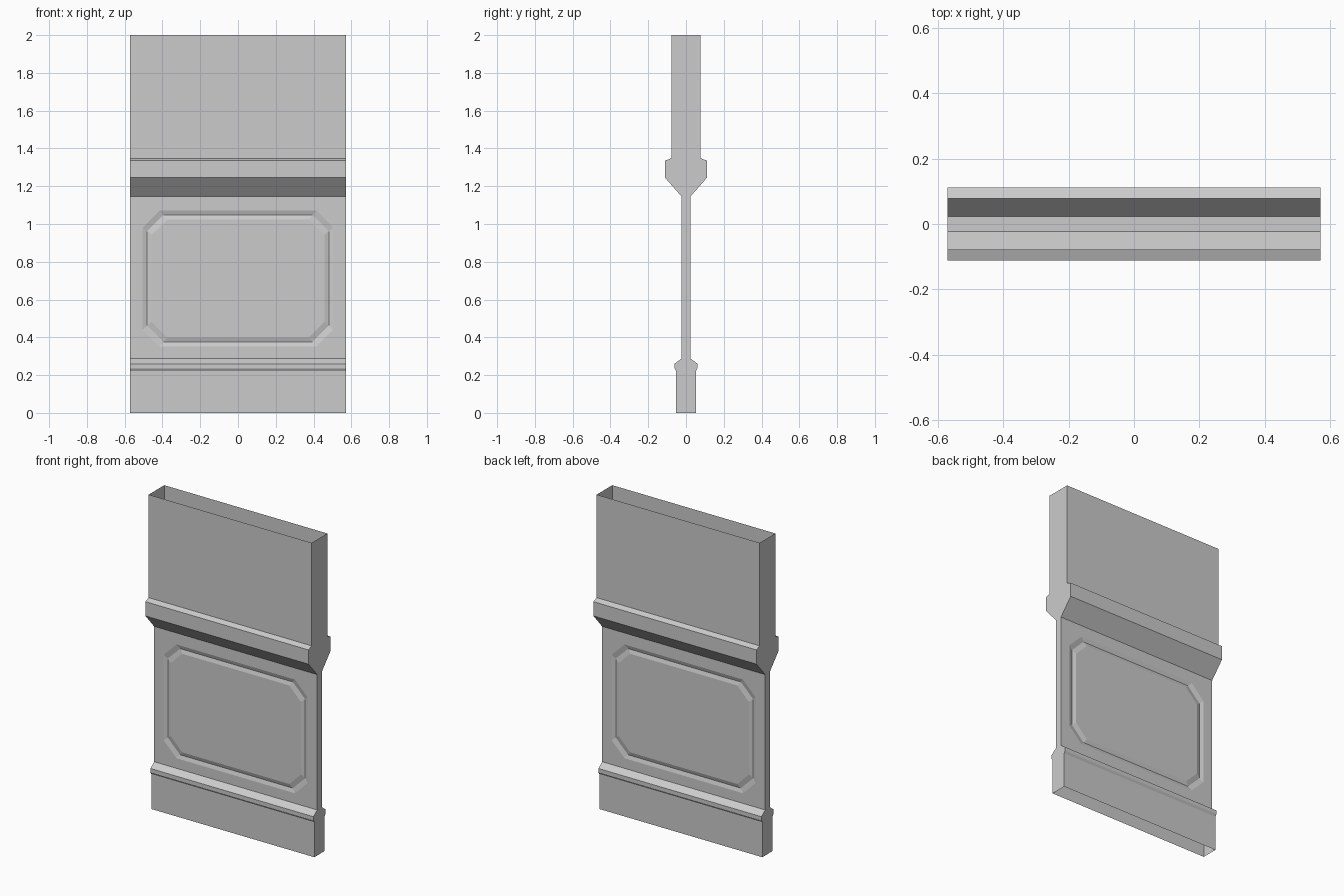
import bpy, bmesh

if "Cube" in bpy.data.objects:
    bpy.data.objects.remove(bpy.data.objects["Cube"])

HALF_X = 0.571
# Half-thickness profile from top to bottom: (y, z)
PROFILE = [(0.078, 2.0), (0.078, 1.348), (0.111, 1.335), (0.111, 1.245),
           (0.023, 1.145), (0.023, 0.288), (0.061, 0.26), (0.061, 0.236),
           (0.052, 0.222), (0.052, 0.0)]
PANEL = 4           # profile segment that carries the grooved panel
DEPTH = 0.008       # groove depth


def finish(bm, name):
    mesh = bpy.data.meshes.new(name)
    bm.to_mesh(mesh)
    bm.free()
    obj = bpy.data.objects.new(name, mesh)
    bpy.context.collection.objects.link(obj)
    return obj


def octagon(hx, hz, cut, zc):
    """Chamfered rectangle, two points per corner, going round."""
    pts = []
    for sx, sz, flip in ((1, 1, 0), (-1, 1, 1), (-1, -1, 0), (1, -1, 1)):
        pair = [(sx * hx, zc + sz * (hz - cut)), (sx * (hx - cut), zc + sz * hz)]
        pts += pair[::-1] if flip else pair
    return pts


def grooved_panel(bm, side, y, z_top, z_bot):
    def ring(points, depth=0.0):
        return [bm.verts.new((x, side * (y - depth), z)) for x, z in points]

    rect = ring([(HALF_X, z_top), (-HALF_X, z_top), (-HALF_X, z_bot), (HALF_X, z_bot)])
    rings = [ring(octagon(0.505 - i * 0.024, 0.36 - i * 0.024, 0.09 - i * 0.004, 0.712),
                  DEPTH if i == 1 else 0) for i in range(3)]
    outer = rings[0]
    # flat frame around the groove
    for i in range(4):
        j = (i + 1) % 4
        bm.faces.new((rect[i], outer[2 * i], outer[2 * i + 1]))
        bm.faces.new((rect[i], outer[2 * i + 1], outer[2 * j], rect[j]))
    # groove walls and centre field
    for a, b in zip(rings, rings[1:]):
        for i in range(8):
            j = (i + 1) % 8
            bm.faces.new((a[i], a[j], b[j], b[i]))
    bm.faces.new(rings[2])


# Wall shell: front and back strips, grooved panels, end faces; open top and bottom
bm = bmesh.new()
for side in (-1, 1):
    for i, ((y0, z0), (y1, z1)) in enumerate(zip(PROFILE, PROFILE[1:])):
        if i == PANEL:
            grooved_panel(bm, side, y0, z0, z1)
        else:
            bm.faces.new([bm.verts.new(p) for p in (
                (-HALF_X, side * y0, z0), (HALF_X, side * y0, z0),
                (HALF_X, side * y1, z1), (-HALF_X, side * y1, z1))])
for x in (-HALF_X, HALF_X):
    for (y0, z0), (y1, z1) in zip(PROFILE, PROFILE[1:]):
        bm.faces.new([bm.verts.new(p) for p in (
            (x, -y0, z0), (x, y0, z0), (x, y1, z1), (x, -y1, z1))])
bmesh.ops.remove_doubles(bm, verts=bm.verts, dist=0.0005)
bmesh.ops.recalc_face_normals(bm, faces=bm.faces)
finish(bm, "wall_shell")

# Inner floor seen through the open top
bm = bmesh.new()
y, z = PROFILE[PANEL]
bm.faces.new([bm.verts.new(p) for p in (
    (-HALF_X, -y, z), (HALF_X, -y, z), (HALF_X, y, z), (-HALF_X, y, z))])
finish(bm, "inner_floor")
